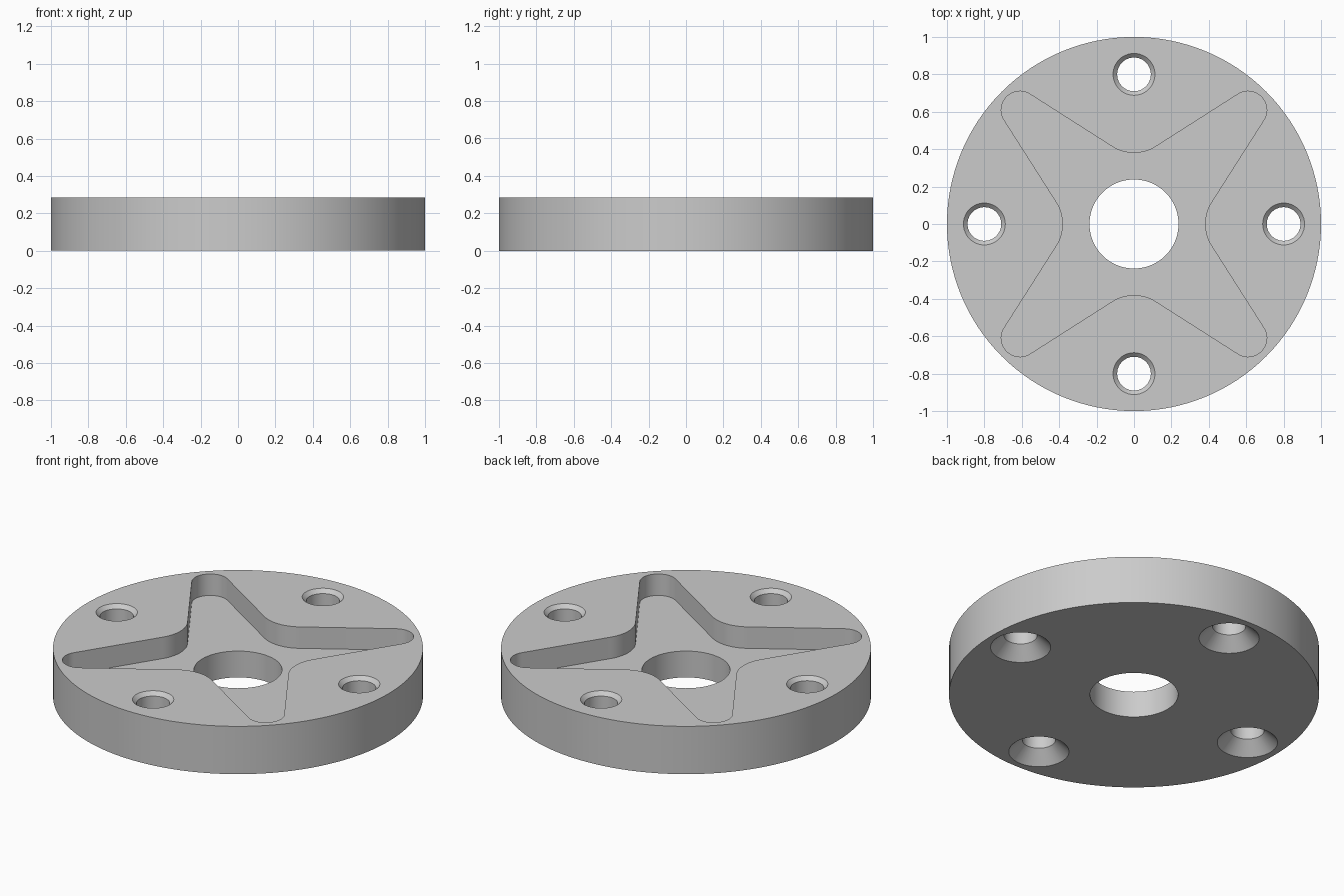
import bpy, bmesh, math
from mathutils import Matrix

cube = bpy.data.objects.get("Cube")
if cube:
    bpy.data.objects.remove(cube, do_unlink=True)

HEIGHT, FLOOR = 0.285, 0.157   # plate thickness, pocket floor height
BORE_R = 0.238                 # centre hole
BOLT_RING, BOLT_R = 0.8, 0.09  # bolt hole ring and shaft radius

steel = bpy.data.materials.new("Steel grey")
steel.use_nodes = True
colour = (0.60, 0.60, 0.60, 1)
steel.diffuse_color = colour
steel.node_tree.nodes["Principled BSDF"].inputs["Base Color"].default_value = colour


def make_object(name, bm):
    bmesh.ops.recalc_face_normals(bm, faces=bm.faces)
    mesh = bpy.data.meshes.new(name)
    bm.to_mesh(mesh)
    bm.free()
    mesh.materials.append(steel)
    obj = bpy.data.objects.new(name, mesh)
    bpy.context.collection.objects.link(obj)
    return obj


def turned(name, profile, segments, x=0, y=0):
    """Closed solid of revolution from (radius, z) rings, bottom to top."""
    bm = bmesh.new()
    rings = []
    for r, z in profile:
        angles = [2 * math.pi * i / segments for i in range(segments)]
        rings.append([bm.verts.new((x + r * math.cos(a), y + r * math.sin(a), z)) for a in angles])
    for low, high in zip(rings, rings[1:]):
        for i in range(segments):
            j = (i + 1) % segments
            bm.faces.new((low[i], low[j], high[j], high[i]))
    bm.faces.new(rings[0])
    bm.faces.new(rings[-1])
    return make_object(name, bm)


def arc(cx, cy, r, start, end, steps):
    angles = [math.radians(start + (end - start) * i / steps) for i in range(steps + 1)]
    return [(cx + r * math.cos(a), cy + r * math.sin(a)) for a in angles]


def star_pocket(name):
    """Four-armed star with round tips and filleted inner corners."""
    tip, tip_r, inner, slope = 0.61, 0.10, 0.38, 32.5
    c, s = math.cos(math.radians(slope)), math.sin(math.radians(slope))
    # fillet radius that makes the arm edge tangent to both arcs
    fillet = (inner * c - tip * (c - s) - tip_r) / (1 - c)
    quarter = arc(tip, tip, tip_r, slope - 90 + 90 - slope * 2, 90 + slope, 20)
    quarter = arc(tip, tip, tip_r, -slope, 90 + slope, 20)
    quarter += arc(0, inner + fillet, fillet, slope - 90, -90 - slope, 16)
    bm = bmesh.new()
    outline = []
    for k in range(4):
        turn = Matrix.Rotation(k * math.pi / 2, 3, 'Z')
        for x, y in quarter:
            v = bm.verts.new((x, y, FLOOR))
            v.co = turn @ v.co
            outline.append(v)
    face = bm.faces.new(outline)
    ext = bmesh.ops.extrude_face_region(bm, geom=[face])
    for v in ext["geom"]:
        if isinstance(v, bmesh.types.BMVert):
            v.co.z = HEIGHT + 0.1
    return make_object(name, bm)


# Round plate
plate = turned("flange_plate", [(1, 0), (1, HEIGHT)], 128)

# Cutters: star recess, centre bore, and countersunk bolt holes
cutters = [star_pocket("star_recess_cutter"),
           turned("bore_cutter", [(BORE_R, -0.1), (BORE_R, HEIGHT + 0.1)], 64)]
bolt_profile = [(BOLT_R + 0.123, -0.05), (BOLT_R, 0.073),
                (BOLT_R, HEIGHT - 0.022), (BOLT_R + 0.07, HEIGHT + 0.048)]
for k in range(4):
    a = k * math.pi / 2
    cutters.append(turned("bolt_hole_cutter", bolt_profile, 48,
                          BOLT_RING * math.cos(a), BOLT_RING * math.sin(a)))

# Cut the plate and discard the cutters
bpy.ops.object.select_all(action='DESELECT')
plate.select_set(True)
bpy.context.view_layer.objects.active = plate
for cutter in cutters:
    cutter.hide_render = True
    mod = plate.modifiers.new("cut", 'BOOLEAN')
    mod.operation, mod.solver, mod.object = 'DIFFERENCE', 'EXACT', cutter
    bpy.ops.object.modifier_apply(modifier=mod.name)
    bpy.data.objects.remove(cutter, do_unlink=True)

bpy.ops.object.shade_smooth_by_angle(angle=math.radians(30))
